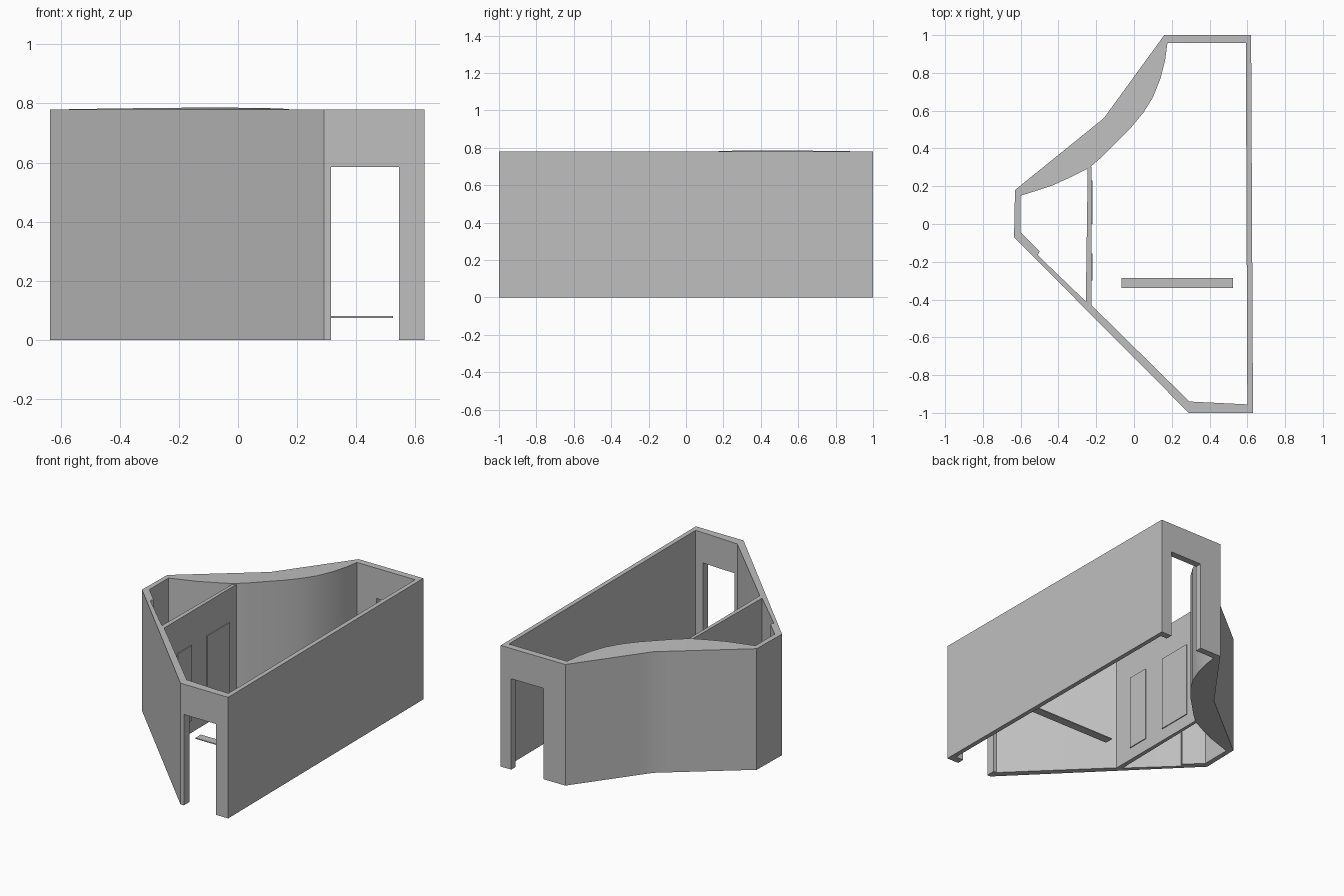
import bpy
import bmesh
import math
from mathutils import Vector

default_cube = bpy.data.objects.get("Cube")
if default_cube:
    bpy.data.objects.remove(default_cube, do_unlink=True)

HEIGHT = 0.78
DOOR_HEIGHT = 0.585

# One plain plaster colour for everything
plaster = bpy.data.materials.new("grey_plaster")
plaster.use_nodes = True
plaster.diffuse_color = (0.52, 0.52, 0.52, 1)
plaster.node_tree.nodes["Principled BSDF"].inputs["Base Color"].default_value = plaster.diffuse_color


def finish(bm, name):
    """Turn a bmesh into a coloured object."""
    bmesh.ops.recalc_face_normals(bm, faces=bm.faces[:])
    mesh = bpy.data.meshes.new(name)
    bm.to_mesh(mesh)
    bm.free()
    mesh.materials.append(plaster)
    obj = bpy.data.objects.new(name, mesh)
    bpy.context.collection.objects.link(obj)
    return obj


def prism(name, footprint, bottom, top):
    """Extrude a flat footprint from bottom to top."""
    bm = bmesh.new()
    base = bm.faces.new([bm.verts.new((x, y, bottom)) for x, y in footprint])
    extruded = bmesh.ops.extrude_face_region(bm, geom=[base])["geom"]
    for item in extruded:
        if isinstance(item, bmesh.types.BMVert):
            item.co.z = top
    return finish(bm, name)


def box(name, x_range, y_range, z_range):
    (left, right), (front, back) = x_range, y_range
    return prism(name, [(left, front), (right, front), (right, back), (left, back)], *z_range)


def wall_ring(name, sections):
    """Closed wall loop; each section is outer point, inner point and inner rise."""
    bm = bmesh.new()
    loops = []
    for outer, inner, rise in sections:
        corners = [(*outer, 0), (*outer, HEIGHT), (*inner, HEIGHT + rise), (*inner, 0)]
        loops.append([bm.verts.new(corner) for corner in corners])
    for here, ahead in zip(loops, loops[1:] + loops[:1]):
        for a in range(4):
            b = (a + 1) % 4
            bm.faces.new((here[a], here[b], ahead[b], ahead[a]))
    return finish(bm, name)


def cut(target, cutter):
    modifier = target.modifiers.new("doorway", "BOOLEAN")
    modifier.operation = "DIFFERENCE"
    modifier.solver = "EXACT"
    modifier.object = cutter
    bpy.context.view_layer.objects.active = target
    bpy.ops.object.modifier_apply(modifier=modifier.name)
    bpy.data.objects.remove(cutter, do_unlink=True)


# Curved wall: smooth inner sweep against two straight outer runs
sweep = [(0.177, 0.957), (0.165, 0.87), (0.14, 0.77), (0.1, 0.67), (0.05, 0.59),
         (-0.02, 0.505), (-0.1, 0.425), (-0.17, 0.355), (-0.24, 0.295),
         (-0.33, 0.25), (-0.43, 0.205), (-0.52, 0.175), (-0.6, 0.15)]
run_start, run_bend, run_end = Vector((0.16, 1)), Vector((-0.16, 0.56)), Vector((-0.63, 0.18))
half = len(sweep) // 2
sections = []
for i, inner in enumerate(sweep):
    if i <= half:
        outer = run_start.lerp(run_bend, i / half)
    else:
        outer = run_bend.lerp(run_end, (i - half) / half)
    sections.append((outer, inner, 0.006 * math.sin(math.pi * i / (2 * half))))

# Diagonal wall: outer face is straight, inner face steps in thickness
corner, tip = Vector((-0.635, -0.07)), Vector((0.29, -1))
diagonal = [(0, (-0.6, -0.045)), (0.11, (-0.5, -0.145)), (0.125, (-0.51, -0.165)),
            (0.39, (-0.255, -0.41)), (0.42, (-0.225, -0.43)), (1, (0.293, -0.94))]
sections += [(corner.lerp(tip, t), inner, 0) for t, inner in diagonal]

# Long straight wall
sections += [((0.63, -1), (0.6, -0.955), 0), ((0.62, 1), (0.592, 0.957), 0)]
outer_walls = wall_ring("outer_walls", sections)

# Matching doorways in the two end walls
for side in (-1, 1):
    cutter = box("doorway_cutter", (0.315, 0.545), sorted((side * 0.9, side * 1.1)), (-0.1, DOOR_HEIGHT))
    cutter.hide_render = True
    cut(outer_walls, cutter)

bpy.ops.object.select_all(action="DESELECT")
outer_walls.select_set(True)
bpy.context.view_layer.objects.active = outer_walls
bpy.ops.object.shade_smooth_by_angle(angle=math.radians(25))

# Dividing wall between the small and large rooms
prism("partition_wall", [(-0.255, -0.41), (-0.225, -0.43), (-0.225, 0.305), (-0.245, 0.293)], 0, HEIGHT)

# Thin door panels on the dividing wall
for name, span in (("back_door_panel", (0, 0.23)), ("front_door_panel", (-0.3, -0.155))):
    box(name, (-0.226, -0.219), span, (0.08, 0.565))

# Thin floating shelf in the large room
box("shelf", (-0.065, 0.525), (-0.34, -0.285), (0.075, 0.081))
